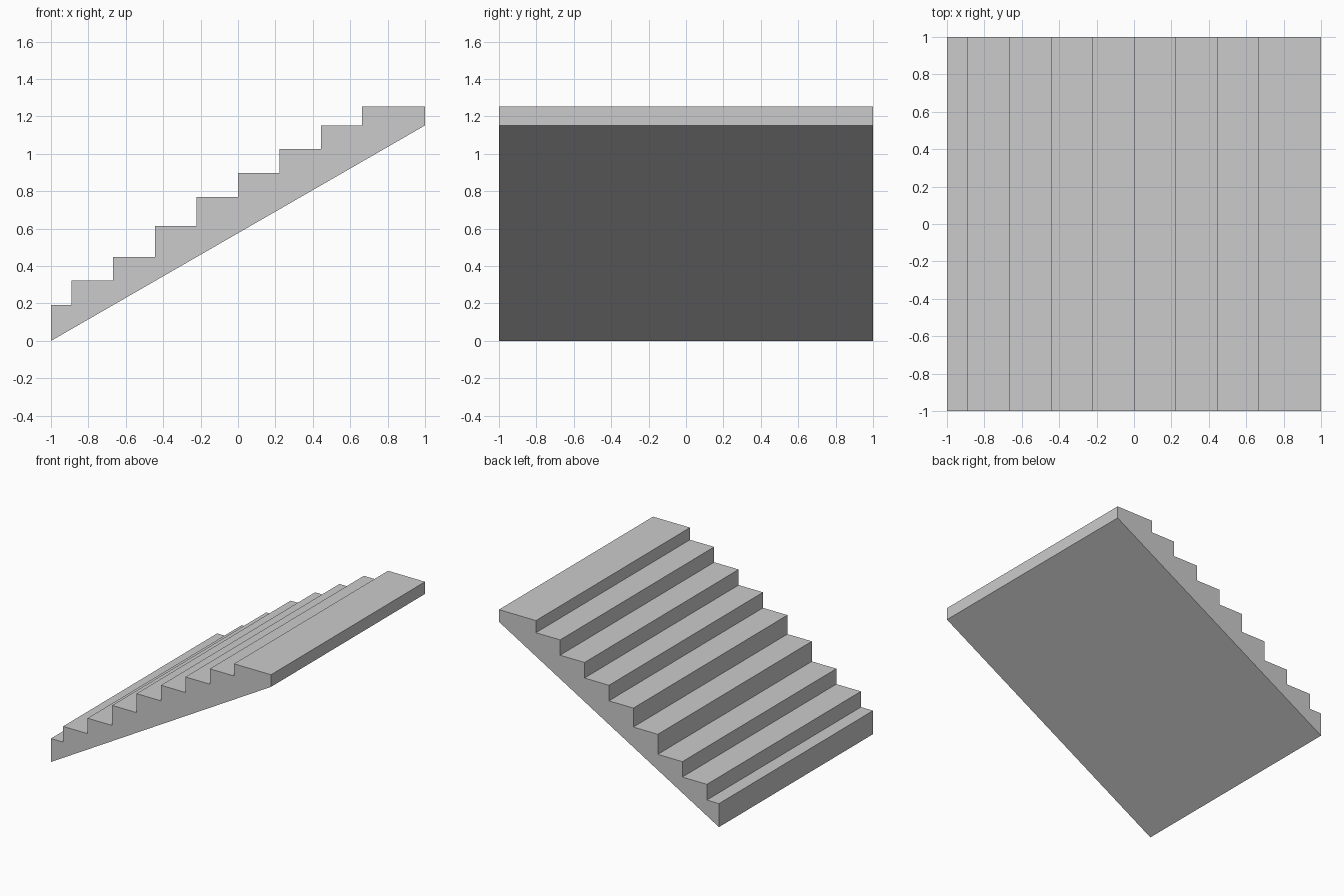
import bpy, bmesh

if "Cube" in bpy.data.objects:
    bpy.data.objects.remove(bpy.data.objects["Cube"])

# Stair profile: riser positions and the tread height after each one
riser_x = [-1.0, -0.89, -0.667, -0.444, -0.222, 0.0, 0.222, 0.444, 0.664, 1.0]
tread_z = [0.193, 0.322, 0.449, 0.614, 0.77, 0.898, 1.026, 1.152, 1.252]

# Sloped underside, then the treads from top to bottom
profile = [(-1.0, 0.0), (1.0, 1.152)]
for i in reversed(range(len(tread_z))):
    profile += [(riser_x[i + 1], tread_z[i]), (riser_x[i], tread_z[i])]

# Extrude the profile across the width
bm = bmesh.new()
side = bm.faces.new([bm.verts.new((x, -1.0, z)) for x, z in profile])
extruded = bmesh.ops.extrude_face_region(bm, geom=[side], use_keep_orig=True)
verts = [v for v in extruded["geom"] if isinstance(v, bmesh.types.BMVert)]
bmesh.ops.translate(bm, vec=(0, 2.0, 0), verts=verts)
bmesh.ops.recalc_face_normals(bm, faces=bm.faces)

mesh = bpy.data.meshes.new("stair_flight")
bm.to_mesh(mesh)
bm.free()
bpy.context.collection.objects.link(bpy.data.objects.new("stair_flight", mesh))
